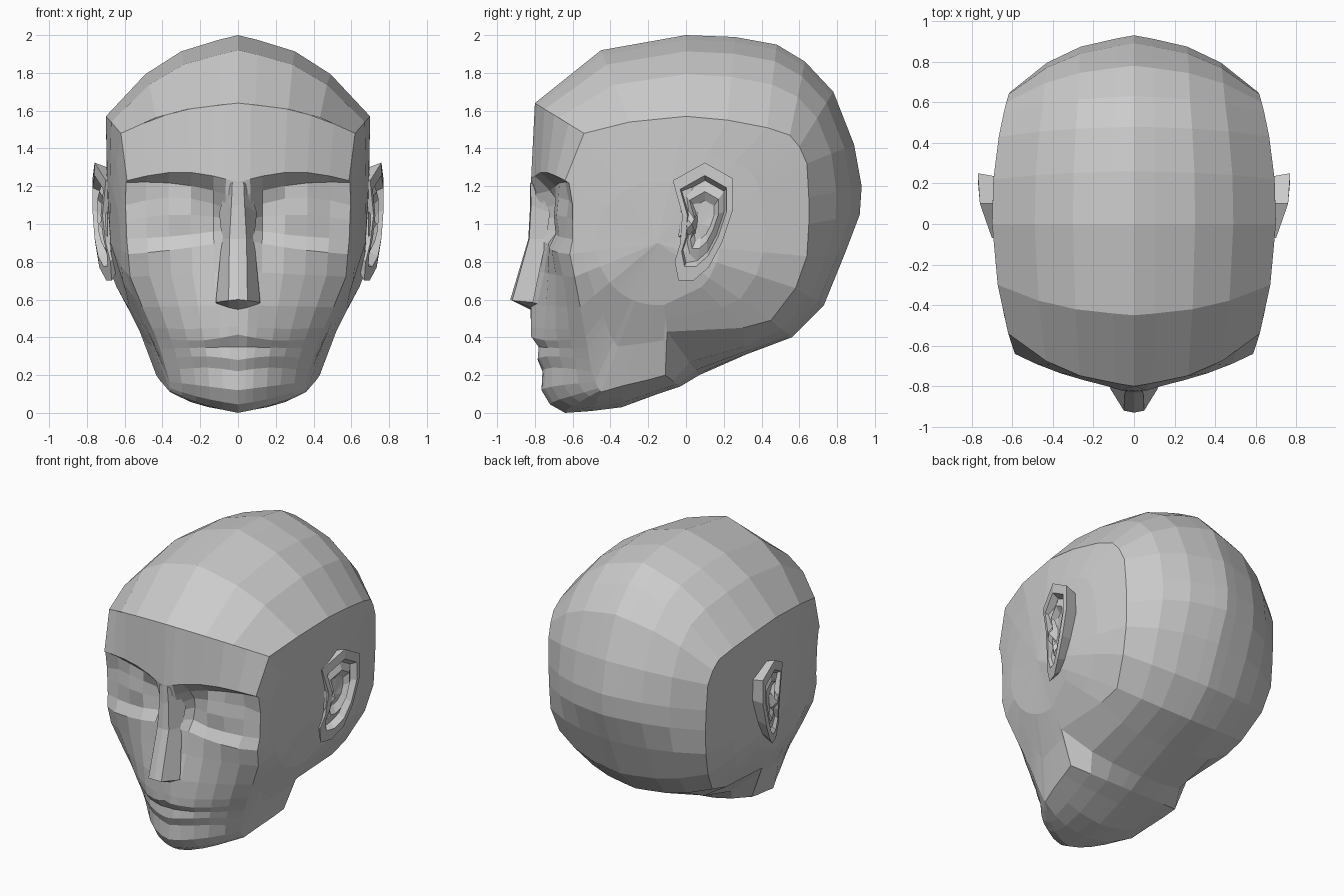
import bpy, bmesh, math
from mathutils import Vector


def interp(t, pts):
    for (a, va), (b, vb) in zip(pts, pts[1:]):
        if t <= b:
            k = max(0, (t - a) / (b - a))
            return va + (vb - va) * k
    return pts[-1][1]


# Half width of the flat side of the head at a given depth and height
WIDTH = [(.1, .415), (.16, .425), (.38, .50), (.62, .62), (.70, .66), (.8, .68), (1.2, .695), (1.57, .70)]


def side_x(y, z):
    return interp(z, WIDTH) - .09 * ((y - .05) / .63) ** 2


def loft(name, rows, closed=False, cap=None, centre=(0, .05, 1)):
    """Skin between rows of points, mirrored to both sides, facing outward."""
    bm = bmesh.new()
    vs = [[bm.verts.new(p) for p in r] for r in rows]
    n = len(rows[0])
    for a, b in zip(vs, vs[1:]):
        for i in range(n if closed else n - 1):
            j = (i + 1) % n
            bm.faces.new((a[i], a[j], b[j], b[i]))
    if cap is not None:
        c = bm.verts.new(cap)
        for i in range(n):
            bm.faces.new((vs[-1][i], vs[-1][(i + 1) % n], c))
    bmesh.ops.remove_doubles(bm, verts=bm.verts, dist=.0005)
    bmesh.ops.recalc_face_normals(bm, faces=bm.faces)
    c = Vector(centre)
    if sum(f.normal.dot(f.calc_center_median() - c) * f.calc_area() for f in bm.faces) < 0:
        bmesh.ops.reverse_faces(bm, faces=bm.faces)
    me = bpy.data.meshes.new(name)
    bm.to_mesh(me)
    bm.free()
    ob = bpy.data.objects.new(name, me)
    bpy.context.collection.objects.link(ob)
    m = ob.modifiers.new("mirror", 'MIRROR')
    m.merge_threshold = .001
    return ob


# Skull: centre profile (y, z) paired with the rim of the flat side (y, z)
skull = [
    (-.80, 1.64, -.54, 1.48), (-.45, 1.92, -.30, 1.54), (0, 2.0, 0, 1.57),
    (.26, 1.99, .22, 1.55), (.48, 1.95, .43, 1.51), (.63, 1.86, .55, 1.47),
    (.78, 1.70, .60, 1.41), (.89, 1.42, .64, 1.32), (.93, 1.20, .65, 1.14),
    (.92, 1.05, .65, 1.0), (.84, .84, .64, .83), (.73, .57, .58, .66),
    (.56, .40, .45, .49), (.32, .31, .30, .45), (.07, .20, -.10, .43),
    (-.03, .14, -.11, .20), (-.15, .10, -.20, .175), (-.34, .03, -.33, .145),
    (-.50, .01, -.45, .11)]
bulge = [(0, 1), (.15, .94), (.43, .80), (.70, .52), (1, 0)]


def skull_row(row, us):
    yc, zc, ys, zs = row
    full = .55 if zc < .35 and ys > -.105 else 1
    ws = [(u, interp(u, bulge) ** full) for u in us]
    return [(u * side_x(ys, zs), ys + (yc - ys) * w, zs + (zc - zs) * w) for u, w in ws]


loft("skull", [skull_row(r, [u for u, _ in bulge]) for r in skull])

# Face: rows of (centre z, edge z, arch) and depths from the middle to the temple
U = (0, .11, .22, .42, .62, .82, 1)
upper_face = [
    ((1.22, 1.23, .05), (-.82, -.82, -.80, -.77, -.735, -.69, -.64)),
    ((1.14, 1.22, .03), (-.82, -.79, -.72, -.69, -.67, -.64, -.62)),
    ((1.06, 1.10, .06), (-.81, -.76, -.67, -.69, -.675, -.62, -.60)),
    ((1.02, 1.02, .03), (-.80, -.74, -.66, -.70, -.685, -.63, -.60)),
    ((.98, .92, -.01), (-.80, -.75, -.68, -.69, -.67, -.64, -.60)),
    ((.92, .84, -.01), (-.80, -.76, -.73, -.725, -.71, -.68, -.615)),
    ((.75, .72, 0), (-.80, -.77, -.75, -.73, -.69, -.65, -.59))]
lower_face = [
    ((.57, .56, 0), (-.825, -.82, -.79, -.74, -.69, -.63, -.56)),
    ((.46, .45, -.01), (-.82, -.82, -.80, -.75, -.69, -.62, -.54)),
    ((.415, .40, -.025), (-.815, -.82, -.80, -.75, -.68, -.61, -.53)),
    ((.35, .34, 0), (-.78, -.78, -.765, -.73, -.67, -.60, -.52)),
    ((.28, .28, .02), (-.785, -.785, -.775, -.735, -.67, -.59, -.51)),
    ((.22, .22, .02), (-.76, -.755, -.745, -.71, -.65, -.58, -.50)),
    ((.12, .165, 0), (-.765, -.76, -.75, -.71, -.65, -.57, -.48)),
    ((.045, .13, -.01), (-.72, -.715, -.705, -.67, -.61, -.54, -.465)),
    ((.0, .118, -.015), (-.64, -.635, -.63, -.60, -.56, -.51, -.455))]
face, edge = [skull_row(skull[0], U)], []
for (zc, ze, arch), ys in upper_face + lower_face:
    w = side_x(ys[-1], ze)
    face.append([(u * w, y, zc + (ze - zc) * u + arch * math.sin(math.pi * u)) for u, y in zip(U, ys)])
    edge.append((ys[-1], ze))
face.append(skull_row(skull[-1], U))
loft("face", face)

# Flat sides: rings easing from the rim to a circle in front of the ear
rim = [(r[2], r[3]) for r in skull] + edge[::-1]
cy, cz = -.15, .9
rings = []
for k in (0, .5, 1):
    ring = []
    for y, z in rim:
        d = math.hypot(y - cy, z - cz)
        s = 1 + (.33 / d - 1) * k
        y, z = cy + (y - cy) * s, cz + (z - cz) * s
        ring.append((side_x(y, z), y, z))
    rings.append(ring)
loft("side_of_head", rings, closed=True, cap=(side_x(cy, cz), cy, cz))

# Nose: bridge and wing on each row, closed underneath
nose = [
    [(0, -.825, 1.22), (.03, -.825, 1.22), (.06, -.79, 1.20)],
    [(0, -.825, 1.10), (.035, -.82, 1.10), (.10, -.72, 1.06)],
    [(0, -.835, .92), (.045, -.83, .92), (.085, -.74, .92)],
    [(0, -.93, .60), (.05, -.92, .595), (.118, -.81, .585)],
    [(0, -.82, .545), (.05, -.815, .555), (.11, -.78, .575)]]
loft("nose", nose, centre=(0, -.7, .85))

# Ears: outline stepped into rim, groove, inner fold and hollow
outline = [(-.07, 1.23), (.10, 1.325), (.25, 1.24), (.25, 1.08), (.19, .90), (.12, .77),
           (.04, .70), (-.04, .70), (-.06, .80), (-.03, .90), (-.02, 1.05)]


def ear_ring(scale, dx, base=False):
    pts = []
    for y, z in outline:
        y2, z2 = .10 + (y - .10) * scale, 1.03 + (z - 1.03) * scale
        x = .70 + .07 * min(1, max(0, (y2 + .07) / .2)) - .14 * max(0, 1 - z2)
        pts.append((.64 if base else x + dx, y2, z2))
    return pts


loft("ear", [ear_ring(.85, 0, True), ear_ring(1, 0), ear_ring(.77, 0),
             ear_ring(.68, -.045), ear_ring(.48, -.025), ear_ring(.32, -.06)],
     closed=True, cap=(.69, .08, 1.0), centre=(.62, .1, 1.0))
# Small flap in front of the ear hollow
loft("ear_flap", [[(.69, -.03, 1.07), (.69, -.04, .93), (.69, .05, .95), (.69, .06, 1.06)]],
     closed=True, cap=(.735, .03, 1.0), centre=(.69, .01, 1.0))
